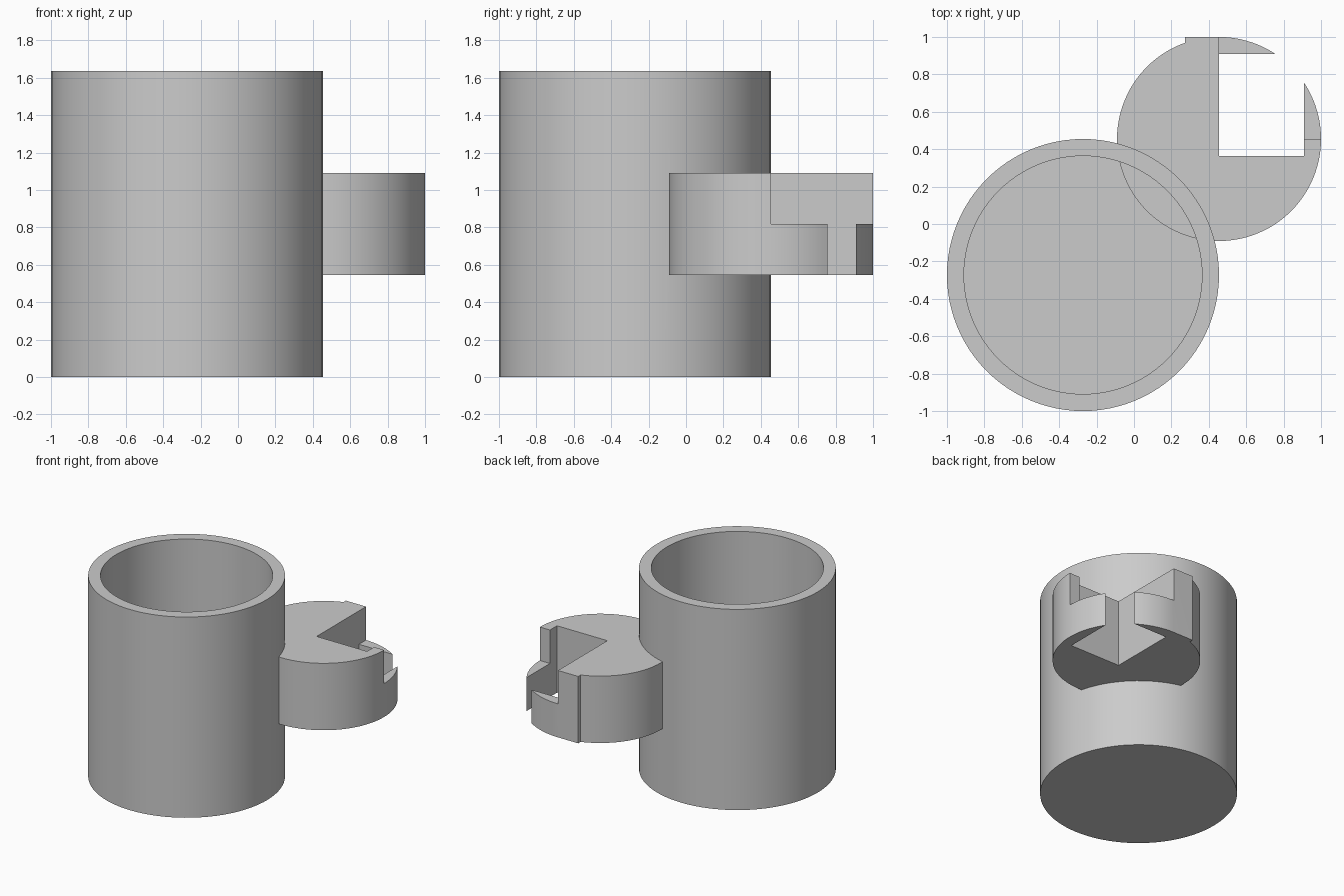
import bpy
import bmesh
import math
from mathutils import Matrix

U = 1 / 11  # module size: every dimension is a whole number of these
SIDES = 96

default = bpy.data.objects.get("Cube")
if default:
    bpy.data.objects.remove(default, do_unlink=True)

grey = bpy.data.materials.new("plain_grey")
grey.use_nodes = True
grey.diffuse_color = (0.6, 0.6, 0.6, 1)
grey.node_tree.nodes["Principled BSDF"].inputs["Base Color"].default_value = grey.diffuse_color


def finish(name, bm):
    """Scale from modules to units and make an object."""
    bm.transform(Matrix.Scale(U, 4))
    mesh = bpy.data.meshes.new(name)
    bm.to_mesh(mesh)
    bm.free()
    mesh.materials.append(grey)
    obj = bpy.data.objects.new(name, mesh)
    bpy.context.collection.objects.link(obj)
    return obj


def cylinder(name, x, y, radius, low, high):
    bm = bmesh.new()
    place = Matrix.Translation((x, y, (low + high) / 2))
    bmesh.ops.create_cone(bm, cap_ends=True, segments=SIDES, radius1=radius,
                          radius2=radius, depth=high - low, matrix=place)
    return finish(name, bm)


def box(name, low, high):
    bm = bmesh.new()
    centre = [(a + b) / 2 for a, b in zip(low, high)]
    size = [b - a for a, b in zip(low, high)]
    bmesh.ops.create_cube(bm, size=1, matrix=Matrix.Translation(centre)
                          @ Matrix.Diagonal((*size, 1)))
    return finish(name, bm)


def combine(target, tool, operation):
    """Apply a boolean and remove the tool object."""
    tool.hide_render = True
    mod = target.modifiers.new(operation.lower(), "BOOLEAN")
    mod.operation = operation
    mod.solver = "EXACT"
    mod.object = tool
    bpy.context.view_layer.objects.active = target
    bpy.ops.object.modifier_apply(modifier=mod.name)
    bpy.data.objects.remove(tool, do_unlink=True)


# Cup body, hollowed from the top
cup = cylinder("cup_with_handle", -3, -3, 8, 0, 18)
combine(cup, cylinder("cup_hollow", -3, -3, 7, 1, 20), "DIFFERENCE")

# Round handle with a squared tip at the back
handle = cylinder("handle", 5, 5, 6, 6, 12)
combine(handle, box("handle_tip", (3, 6, 6), (5, 11, 12)), "UNION")

# Finger opening, then the stepped notch over its outer corner
combine(handle, box("finger_opening", (5, 4, 5), (10, 10, 13)), "DIFFERENCE")
combine(handle, box("upper_notch", (5, 5, 9), (13, 13, 13)), "DIFFERENCE")

# Join the handle to the cup
combine(cup, handle, "UNION")

bpy.ops.object.select_all(action="DESELECT")
cup.select_set(True)
bpy.context.view_layer.objects.active = cup
bpy.ops.object.shade_smooth_by_angle(angle=math.radians(30))
